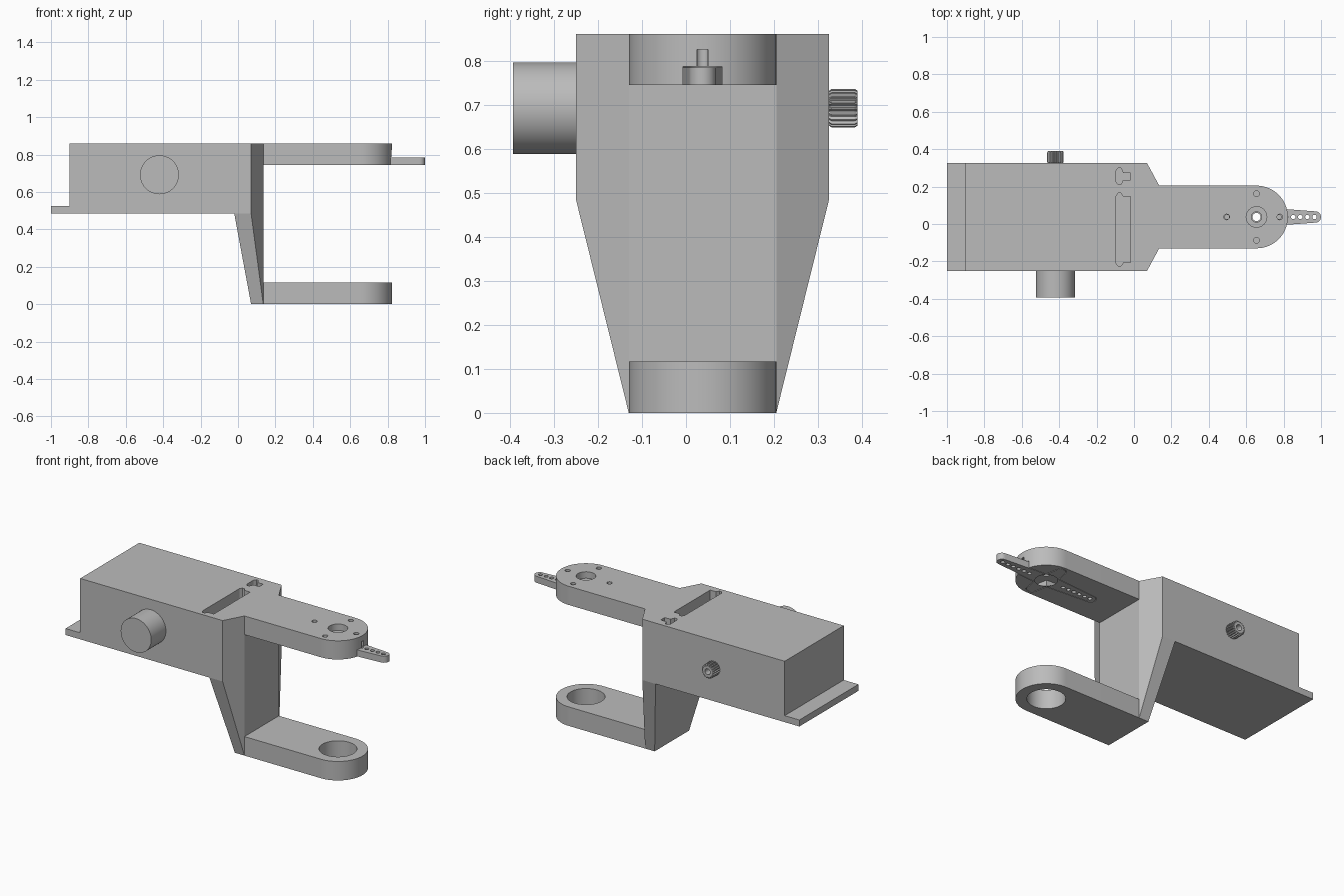
import bpy, bmesh, math
from math import sin, cos, pi
from mathutils import Matrix, Vector

old = bpy.data.objects.get("Cube")
if old:
    bpy.data.objects.remove(old, do_unlink=True)

grey = bpy.data.materials.new("plain grey")
grey.use_nodes = True
grey.diffuse_color = (0.5, 0.5, 0.5, 1)
grey.node_tree.nodes["Principled BSDF"].inputs["Base Color"].default_value = (0.5, 0.5, 0.5, 1)

MID = 0.0375            # centre line of the bracket in y
AXIS_X = 0.655          # pivot axis in x
HALF = 0.1675           # half width of the arms
BODY_Z, TOP = 0.485, 0.86
ARM_Z = 0.745


def finish(name, bm):
    bmesh.ops.recalc_face_normals(bm, faces=bm.faces)
    mesh = bpy.data.meshes.new(name)
    bm.to_mesh(mesh)
    bm.free()
    mesh.materials.append(grey)
    ob = bpy.data.objects.new(name, mesh)
    bpy.context.collection.objects.link(ob)
    return ob


def prism(name, outline, z0, z1):
    bm = bmesh.new()
    face = bm.faces.new([bm.verts.new((x, y, z0)) for x, y in outline])
    new = bmesh.ops.extrude_face_region(bm, geom=[face])["geom"]
    verts = [v for v in new if isinstance(v, bmesh.types.BMVert)]
    bmesh.ops.translate(bm, verts=verts, vec=(0, 0, z1 - z0))
    return finish(name, bm)


def arc(x, y, r, a0, a1, n):
    return [(x + r * cos(a0 + (a1 - a0) * i / n), y + r * sin(a0 + (a1 - a0) * i / n))
            for i in range(n + 1)]


def disc(name, x, y, r, z0, z1, n=48):
    return prism(name, arc(x, y, r, 0, 2 * pi, n)[:-1], z0, z1)


def box(name, x0, x1, y0, y1, z0, z1):
    return prism(name, [(x0, y0), (x1, y0), (x1, y1), (x0, y1)], z0, z1)


def combine(ob, others, operation):
    """Apply booleans and remove the helper objects."""
    bpy.context.view_layer.objects.active = ob
    for other in others:
        mod = ob.modifiers.new("boolean", 'BOOLEAN')
        mod.operation, mod.object, mod.solver = operation, other, 'EXACT'
        bpy.ops.object.modifier_apply(modifier=mod.name)
        bpy.data.objects.remove(other, do_unlink=True)


def smooth(ob):
    bpy.ops.object.select_all(action='DESELECT')
    ob.select_set(True)
    bpy.context.view_layer.objects.active = ob
    bpy.ops.object.shade_smooth_by_angle(angle=math.radians(30))


def mirrored(half):
    """Outline from its +y half, given as offsets from the centre line."""
    return [(x, MID - d) for x, d in half] + [(x, MID + d) for x, d in reversed(half)]


# Main housing with chamfered front corners
housing = prism("housing", mirrored([(-0.9, 0.2875), (0.07, 0.2875), (0.135, HALF)]), BODY_Z, TOP)


# Notched slots cut into the top
def slot(y0, y1, step):
    end = [(-0.095, 0.015), (-0.085, 0), (-0.07, 0), (-0.058, step), (-0.02, step)]
    pts = [(x, y0 + d) for x, d in end] + [(x, y1 - d) for x, d in reversed(end)]
    return prism("slot_cutter", pts, 0.56, 0.9)


combine(housing, [slot(-0.225, 0.165, 0.018), slot(0.21, 0.3, 0.026)], 'DIFFERENCE')

# Mounting flange
box("rear_flange", -1.0, -0.9, MID - 0.2875, MID + 0.2875, BODY_Z, 0.525)

# Tapered leg between the housing and the lower arm
bm = bmesh.new()
for s in (-1, 1):
    for x, d, z in ((-0.02, 0.2875, BODY_Z), (0.07, 0.2875, BODY_Z), (0.135, HALF, BODY_Z),
                    (0.07, HALF, 0), (0.135, HALF, 0)):
        bm.verts.new((x, MID + s * d, z))
bmesh.ops.convex_hull(bm, input=bm.verts)
bmesh.ops.dissolve_limit(bm, angle_limit=0.01, verts=bm.verts, edges=bm.edges)
finish("tapered_leg", bm)

# Round-ended arms
arm_outline = [(0.135, MID - HALF)] + arc(AXIS_X, MID, HALF, -pi / 2, pi / 2, 40) + [(0.135, MID + HALF)]
lower_arm = prism("lower_arm", arm_outline, 0, 0.117)
combine(lower_arm, [disc("bore_cutter", AXIS_X, MID, 0.106, -0.1, 0.2, 64)], 'DIFFERENCE')
smooth(lower_arm)


# Tapered horn blade pointing along an angle from the pivot
def blade(name, length, tip, root, angle, z0, z1):
    pts = arc(length, 0, tip, -pi / 2, pi / 2, 12) + arc(0, 0, root, pi / 2, 3 * pi / 2, 16)
    turn = Matrix.Rotation(angle, 2)
    pts = [turn @ Vector(p) for p in pts]
    return prism(name, [(p.x + AXIS_X, p.y + MID) for p in pts], z0, z1)


def blades(name, grow, z0, z1):
    return [blade(name, 0.315 if i % 2 == 0 else 0.12, 0.03 + grow, 0.054 + grow, i * pi / 2, z0, z1)
            for i in range(4)]


upper_arm = prism("upper_arm", arm_outline, ARM_Z, TOP)
cutters = blades("pocket_cutter", 0.003, 0.7, 0.787)
cutters += [disc("hole_cutter", AXIS_X + dx, MID + dy, 0.015, 0.7, 0.9, 20)
            for dx, dy in ((-0.16, 0), (0.125, 0), (0, 0.125), (0, -0.125))]
cutters += [disc("counterbore_cutter", AXIS_X, MID, 0.055, 0.82, 0.9),
            disc("pivot_cutter", AXIS_X, MID, 0.028, 0.7, 0.9, 32),
            box("notch_cutter", 0.79, 0.9, MID - 0.012, MID + 0.012, 0.78, 0.825)]
combine(upper_arm, cutters, 'DIFFERENCE')
smooth(upper_arm)

# Servo horn with a hollow hub and a row of holes in each long blade
parts = blades("servo_horn", 0, ARM_Z, 0.785)
horn = parts[0]
combine(horn, parts[1:] + [disc("hub", AXIS_X, MID, 0.062, 0.705, 0.755)], 'UNION')
holes = [disc("hole_cutter", AXIS_X + s * d, MID, 0.012, 0.7, 0.8, 16)
         for s in (-1, 1) for d in (0.12, 0.158, 0.196, 0.234, 0.272, 0.31)]
holes += [disc("hub_cutter", AXIS_X, MID, 0.042, 0.6, 0.748),
          disc("pivot_cutter", AXIS_X, MID, 0.022, 0.6, 0.9, 32)]
combine(horn, holes, 'DIFFERENCE')
smooth(horn)


def stand_sideways(ob, y):
    """Turn a part so that its local z runs along +y."""
    ob.matrix_world = Matrix.Translation((-0.42, y, 0.692)) @ Matrix.Rotation(-pi / 2, 4, 'X')


# Motor drum on the front side
drum = disc("motor_drum", 0, 0, 0.104, 0, 0.143, 64)
stand_sideways(drum, -0.393)
smooth(drum)

# Toothed output shaft on the back side, with chamfered ends and a blind hole
TEETH = 20
bm = bmesh.new()
rings = []
for z, shrink in ((0, 0.9), (0.006, 1), (0.058, 1), (0.065, 0.9)):
    ring = []
    for i in range(TEETH * 4):
        r = (0.044 if i % 4 < 2 else 0.037) * shrink
        a = 2 * pi * i / (TEETH * 4)
        ring.append(bm.verts.new((r * cos(a), r * sin(a), z)))
    rings.append(ring)
for low, high in zip(rings, rings[1:]):
    for i in range(len(low)):
        bm.faces.new((low[i - 1], low[i], high[i], high[i - 1]))
bm.faces.new(rings[0])
bm.faces.new(rings[-1])
shaft = finish("toothed_shaft", bm)
combine(shaft, [disc("shaft_cutter", 0, 0, 0.018, 0.02, 0.1, 24)], 'DIFFERENCE')
stand_sideways(shaft, 0.325)
